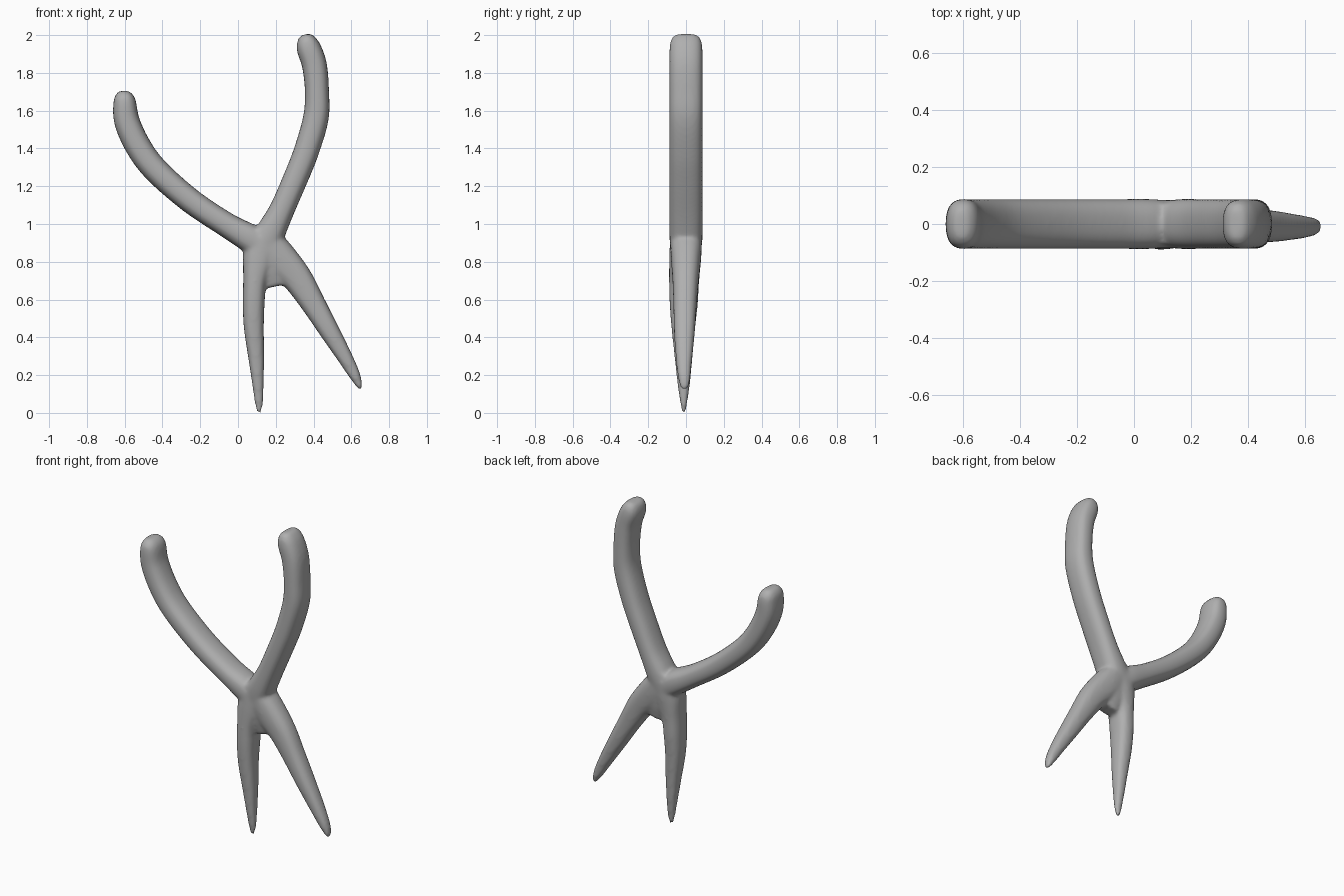
import bpy, bmesh, math
from mathutils import Vector

grey = bpy.data.materials.new("grey")
grey.diffuse_color = (0.43, 0.43, 0.43, 1)


def spline(points, steps=5):
    """Catmull-Rom samples through rows of x, z, half width, half depth, y."""
    p = [Vector(q) for q in points]
    p = [2 * p[0] - p[1]] + p + [2 * p[-1] - p[-2]]
    out = []
    for i in range(1, len(p) - 2):
        a, b, c, d = p[i - 1:i + 3]
        for k in range(steps):
            t = k / steps
            out.append(0.5 * (2 * b + (c - a) * t + (2 * a - 5 * b + 4 * c - d) * t**2
                              + (3 * b - a - 3 * c + d) * t**3))
    return out + [p[-2]]


def limb(bm, points, sides=20, power=2.5):
    """Sweep a rounded, slightly boxy section along a path in the xz plane."""
    rows = spline(points)
    rings = []
    for i, (x, z, w, d, y) in enumerate(rows):
        a, b = rows[max(i - 1, 0)], rows[min(i + 1, len(rows) - 1)]
        tangent = Vector((b[0] - a[0], 0, b[1] - a[1])).normalized()
        side = Vector((tangent.z, 0, -tangent.x))
        ring = []
        for k in range(sides):
            t = math.tau * k / sides
            c, s = math.cos(t), math.sin(t)
            u = math.copysign(abs(c) ** (2 / power), c) * max(w, 0.006)
            v = math.copysign(abs(s) ** (2 / power), s) * max(d, 0.006)
            ring.append(bm.verts.new(Vector((x, y + v, z)) + side * u))
        rings.append(ring)
    faces = [bm.faces.new(rings[0]), bm.faces.new(rings[-1])]
    for r, q in zip(rings, rings[1:]):
        for k in range(sides):
            j = (k + 1) % sides
            faces.append(bm.faces.new((r[k], r[j], q[j], q[k])))
    bmesh.ops.recalc_face_normals(bm, faces=faces)


bm = bmesh.new()
# left handle, from rounded end to pivot
limb(bm, [(-.605, 1.705, .022, .045, 0), (-.604, 1.685, .045, .072, 0), (-.60, 1.645, .06, .087, 0),
          (-.587, 1.54, .068, .088, 0), (-.525, 1.405, .069, .088, 0), (-.43, 1.28, .068, .088, 0),
          (-.25, 1.122, .066, .088, 0), (-.06, .995, .066, .088, 0), (.06, .925, .075, .088, 0),
          (.15, .86, .07, .08, 0)])
# right handle
limb(bm, [(.355, 2.003, .024, .05, 0), (.36, 1.983, .045, .075, 0), (.373, 1.935, .064, .087, 0),
          (.405, 1.84, .066, .088, 0), (.418, 1.7, .064, .088, 0), (.412, 1.56, .068, .088, 0),
          (.36, 1.38, .067, .088, 0), (.3, 1.23, .066, .088, 0), (.23, 1.07, .067, .088, 0),
          (.165, .94, .08, .088, 0), (.13, .85, .08, .08, 0)])
# left jaw, tapering to a point
limb(bm, [(.13, .93, .085, .085, 0), (.11, .82, .085, .085, -.004), (.09, .7, .063, .08, -.01),
          (.083, .58, .058, .075, -.012), (.084, .45, .053, .063, -.014), (.096, .3, .043, .048, -.013),
          (.105, .16, .031, .034, -.012), (.111, .05, .022, .018, -.012), (.111, 0, .011, .009, -.012)])
# right jaw
limb(bm, [(.14, .93, .08, .085, 0), (.22, .82, .092, .08, 0), (.315, .71, .08, .07, -.002),
          (.40, .575, .065, .062, -.005), (.48, .44, .054, .056, -.008), (.56, .305, .042, .045, -.01),
          (.615, .205, .031, .035, -.01), (.64, .15, .018, .026, -.008), (.65, .122, .008, .014, -.008)])
# pivot web between the jaws
limb(bm, [(.13, .98, .06, .075, 0), (.145, .88, .09, .08, 0), (.18, .76, .085, .068, 0),
          (.20, .67, .07, .045, 0)])

mesh = bpy.data.meshes.new("pliers")
bm.to_mesh(mesh)
bm.free()
pliers = bpy.data.objects.new("pliers", mesh)
bpy.context.collection.objects.link(pliers)
mesh.materials.append(grey)

# fuse all limbs into one skin and soften the joints
fuse = pliers.modifiers.new("fuse", 'REMESH')
fuse.mode = 'VOXEL'
fuse.voxel_size = 0.01
fuse.use_smooth_shade = True
soft = pliers.modifiers.new("soften", 'SMOOTH')
soft.factor = 0.5
soft.iterations = 10
